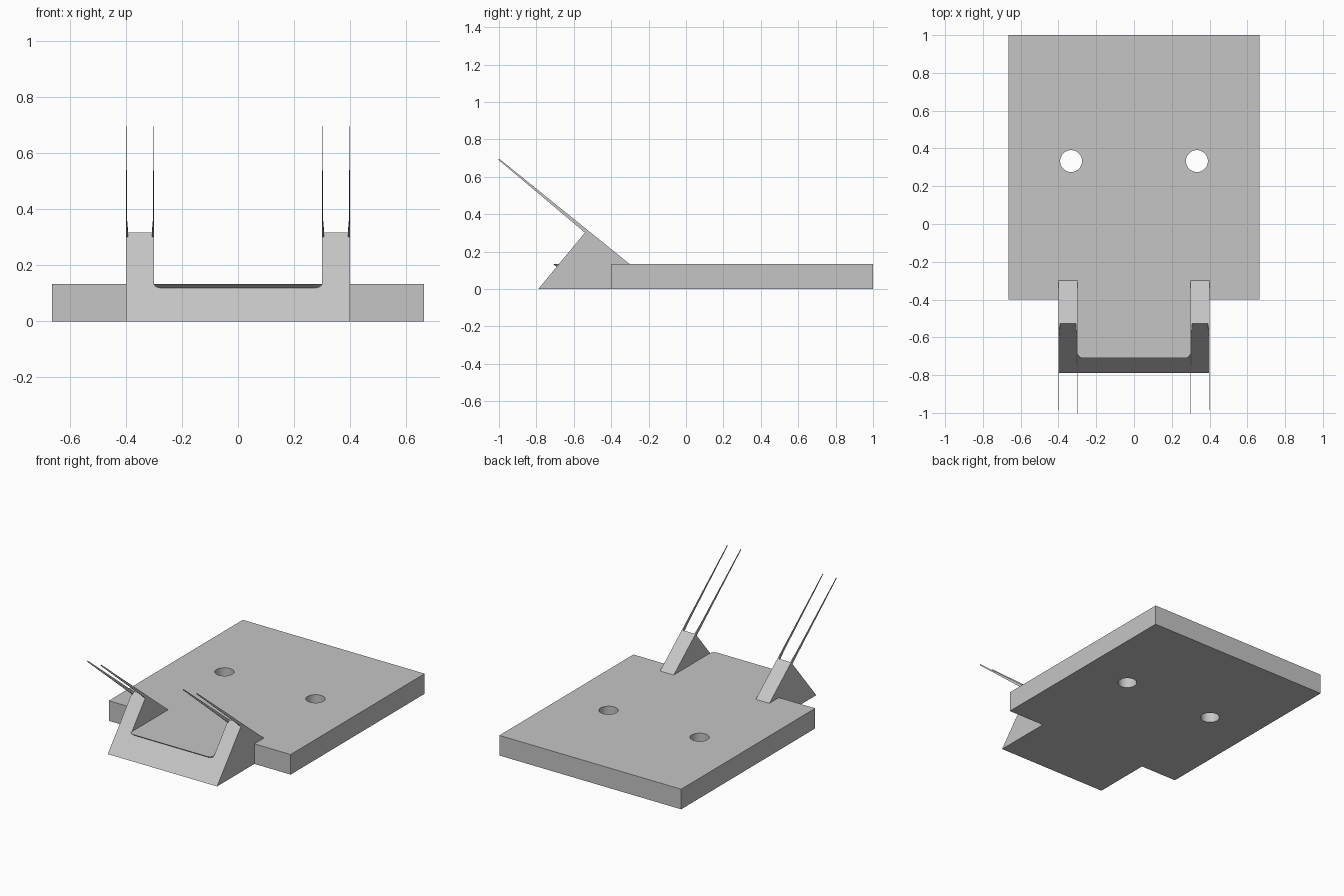
import bpy, bmesh, math
from mathutils import Vector

old = bpy.data.objects.get("Cube")
if old:
    bpy.data.objects.remove(old, do_unlink=True)

grey = bpy.data.materials.new("plain grey")
grey.use_nodes = True
colour = (0.56, 0.56, 0.56, 1)
grey.diffuse_color = colour
grey.node_tree.nodes["Principled BSDF"].inputs["Base Color"].default_value = colour

TOP = 0.133           # plate thickness
FRONT, LIP = -0.79, -0.68   # foot of the front slope, and where it meets the plate top
APEX = Vector((-0.528, 0.317))   # arm peak (y, z)
TIP = Vector((-1.0, 0.698))      # prong end (y, z)


def loft(name, sections):
    """Closed solid through a row of matching outlines."""
    bm = bmesh.new()
    rings = [[bm.verts.new(p) for p in s] for s in sections]
    n = len(rings[0])
    for a, b in zip(rings, rings[1:]):
        for i in range(n):
            j = (i + 1) % n
            bm.faces.new((a[i], a[j], b[j], b[i]))
    bm.faces.new(rings[0][::-1])
    bm.faces.new(rings[-1])
    bmesh.ops.recalc_face_normals(bm, faces=bm.faces)
    mesh = bpy.data.meshes.new(name)
    bm.to_mesh(mesh)
    bm.free()
    obj = bpy.data.objects.new(name, mesh)
    bpy.context.collection.objects.link(obj)
    mesh.materials.append(grey)
    return obj


# Base plate with a front tongue that ends in a slope
def outline(front, z):
    half = [(0.4, front), (0.4, -0.4), (0.665, -0.4), (0.665, 1.0)]
    return [(x, y, z) for x, y in half] + [(-x, y, z) for x, y in half[::-1]]


plate = loft("base_plate", [outline(FRONT, 0), outline(LIP, TOP)])

# Two screw holes through the plate
for x in (-0.333, 0.333):
    bpy.ops.mesh.primitive_cylinder_add(vertices=48, radius=0.058, depth=0.5,
                                        location=(x, 0.333, 0.06))
    cutter = bpy.context.object
    cutter.name = "hole_cutter"
    cutter.hide_render = True
    cutter.data.materials.append(grey)
    bpy.ops.object.select_all(action='DESELECT')
    plate.select_set(True)
    bpy.context.view_layer.objects.active = plate
    mod = plate.modifiers.new("hole", 'BOOLEAN')
    mod.operation = 'DIFFERENCE'
    mod.solver = 'EXACT'
    mod.object = cutter
    bpy.ops.object.modifier_apply(modifier=mod.name)
    bpy.data.objects.remove(cutter, do_unlink=True)
bpy.ops.object.shade_smooth_by_angle(angle=math.radians(30))

# Overhanging lip between the arms, with rounded ends
stations = []
radius = 0.03
for i in range(7):
    a = math.radians(3 + 87 * i / 6)
    stations.append((-0.3 + radius * (1 - math.cos(a)), math.sin(a)))
stations += [(-x, d) for x, d in stations[::-1]]
loft("front_lip", [[(x, LIP, TOP), (x, LIP - 0.03 * d, TOP),
                    (x, LIP - 0.011 * d, TOP - 0.014 * d)] for x, d in stations])

# Wedge arms, each with a pair of thin tapering prongs
along = (TIP - APEX).normalized()
down = Vector((along.y, -along.x))
if down.y > 0:
    down = -down
for side, sx in (("left", 1), ("right", -1)):
    profile = [(LIP, TOP), tuple(APEX), (-0.3, TOP)]
    loft(side + "_arm", [[(sx * x, y, z) for y, z in profile] for x in (0.3, 0.4)])
    for label, x0, inward in (("outer", 0.4, -1), ("inner", 0.3, 1)):
        rings = []
        for t, width, depth in ((0, 0.008, 0.02), (0.12, 0.004, 0.018), (1, 0.0015, 0.007)):
            upper = APEX.lerp(TIP, t)
            lower = upper + down * depth
            x1 = x0 + inward * width
            rings.append([(sx * x, p.x, p.y) for x, p in
                          ((x0, upper), (x1, upper), (x1, lower), (x0, lower))])
        loft(f"{side}_{label}_prong", rings)
